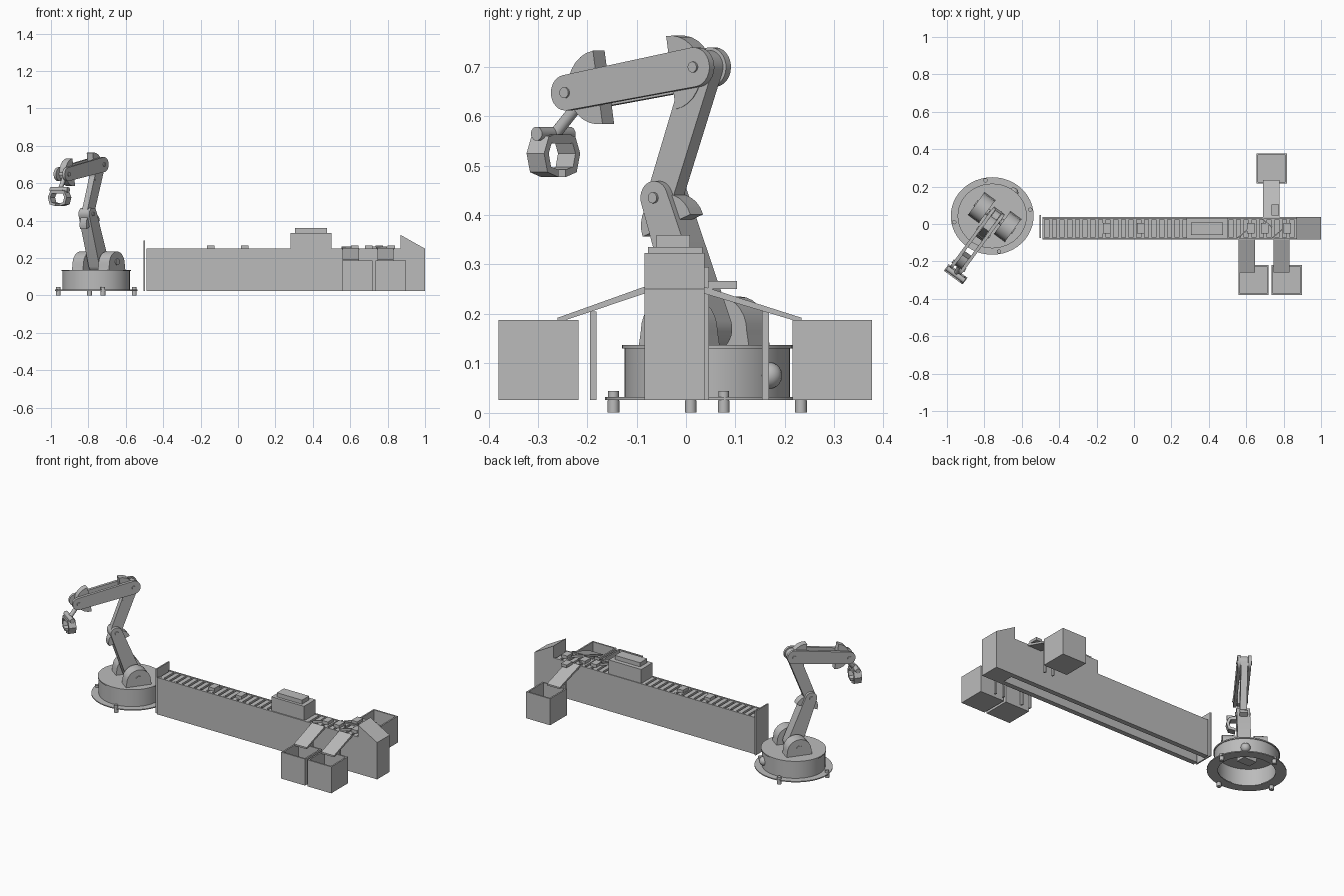
import bpy, bmesh, math
from mathutils import Matrix, Vector

if "Cube" in bpy.data.objects:
    bpy.data.objects.remove(bpy.data.objects["Cube"])

grey = bpy.data.materials.new("plain_grey")
grey.use_nodes = True
COLOUR = (0.5, 0.5, 0.5, 1)
grey.diffuse_color = COLOUR
grey.node_tree.nodes["Principled BSDF"].inputs["Base Color"].default_value = COLOUR
parts = []


def finish(name, bm, matrix=Matrix()):
    bmesh.ops.recalc_face_normals(bm, faces=bm.faces)
    mesh = bpy.data.meshes.new(name)
    bm.to_mesh(mesh)
    bm.free()
    mesh.materials.append(grey)
    obj = bpy.data.objects.new(name, mesh)
    obj.matrix_world = matrix
    bpy.context.collection.objects.link(obj)
    parts.append(obj)
    return obj


def box(name, x, y, z, matrix=Matrix()):
    """Box from three (low, high) ranges."""
    bm = bmesh.new()
    bmesh.ops.create_cube(bm, size=1)
    for v in bm.verts:
        v.co = [lo + (c + 0.5) * (hi - lo) for c, (lo, hi) in zip(v.co, (x, y, z))]
    return finish(name, bm, matrix)


def prism(name, points, axis, lo, hi, matrix=Matrix()):
    """Outline extruded along one axis; its points use the other two axes and z."""
    bm = bmesh.new()
    verts = []
    for a, b in points:
        co = [a, a, b]
        co[axis] = lo
        verts.append(bm.verts.new(co))
    face = bm.faces.new(verts)
    new = bmesh.ops.extrude_face_region(bm, geom=[face])["geom"]
    shift = Vector((0, 0, 0))
    shift[axis] = hi - lo
    bmesh.ops.translate(bm, vec=shift, verts=[g for g in new if isinstance(g, bmesh.types.BMVert)])
    return finish(name, bm, matrix)


def rod(name, a, b, radius, matrix=Matrix(), sides=20):
    a, b = Vector(a), Vector(b)
    bm = bmesh.new()
    bmesh.ops.create_cone(bm, cap_ends=True, segments=sides, radius1=radius, radius2=radius, depth=(b - a).length)
    turn = (b - a).to_track_quat("Z", "Y").to_matrix().to_4x4()
    bmesh.ops.transform(bm, matrix=Matrix.Translation((a + b) / 2) @ turn, verts=bm.verts)
    return finish(name, bm, matrix)


def lathe(name, profile, matrix, steps=48):
    """Closed (radius, z) outline turned about z."""
    bm = bmesh.new()
    rings = []
    for i in range(steps):
        t = math.tau * i / steps
        rings.append([bm.verts.new((r * math.cos(t), r * math.sin(t), z)) for r, z in profile])
    n = len(profile)
    for i in range(steps):
        a, b = rings[i], rings[(i + 1) % steps]
        for j in range(n):
            bm.faces.new((a[j], a[(j + 1) % n], b[(j + 1) % n], b[j]))
    return finish(name, bm, matrix)


def arc(centre, radius, middle, half, steps=14):
    return [(centre[0] + radius * math.cos(middle + half * (2 * i / steps - 1)),
             centre[1] + radius * math.sin(middle + half * (2 * i / steps - 1))) for i in range(steps + 1)]


def link(a, ra, b, rb):
    """Outline of an arm link with a round end at each joint."""
    t = math.atan2(b[1] - a[1], b[0] - a[0])
    return arc(b, rb, t, math.pi / 2) + arc(a, ra, t + math.pi, math.pi / 2)


# Conveyor body: side panels, inner rails, deck and slats
START, END = -0.49, 0.87
FRONT, BACK = -0.084, 0.037
box("front_panel", (START, END), (FRONT, FRONT + 0.01), (0.025, 0.25))
box("back_panel", (START, END), (BACK - 0.01, BACK), (0.025, 0.25))
box("front_inner_rail", (START, END), (FRONT + 0.01, FRONT + 0.03), (0.025, 0.236))
box("back_inner_rail", (START, END), (BACK - 0.03, BACK - 0.01), (0.025, 0.236))
box("belt_deck", (START, END), (FRONT + 0.01, BACK - 0.01), (0.222, 0.238))
x = START + 0.01
while x < END - 0.03:
    box("belt_slat", (x, x + 0.027), (FRONT + 0.012, BACK - 0.012), (0.236, 0.249))
    x += 0.041
box("start_plate", (-0.505, -0.497), (-0.075, 0.047), (0.025, 0.295))
prism("end_housing", [(END, 0.025), (1, 0.025), (1, 0.25), (END, 0.323)], 1, FRONT, BACK)

# Scanner over the belt, and goods on it
box("scanner_body", (0.28, 0.5), (-0.077, 0.033), (0.235, 0.335))
box("scanner_top", (0.305, 0.475), (-0.06, 0.008), (0.33, 0.36))
for left in (-0.165, 0.017, 0.603, 0.68, 0.8):
    box("package", (left, left + 0.04), (-0.05, 0.005), (0.245, 0.267))
box("package_on_chute", (0.735, 0.775), (0.045, 0.103), (0.25, 0.267))

# Sorting stations: open bin, sloping chute, two legs and a diverter arm
for label, bin_x, chute_x, side in (("first", 0.558, 0.56, -1), ("second", 0.735, 0.745, -1), ("rear", 0.655, 0.69, 1)):
    edge = BACK if side > 0 else FRONT
    near, far = (0.216, 0.377) if side > 0 else (-0.218, -0.38)
    y0, y1 = sorted((near, far))
    x0, x1, w = bin_x, bin_x + 0.162, 0.009
    box(label + "_bin_floor", (x0, x1), (y0, y1), (0.025, 0.034))
    for wx in (x0, x1 - w):
        box(label + "_bin_side", (wx, wx + w), (y0, y1), (0.025, 0.187))
    for wy in (y0, y1 - w):
        box(label + "_bin_end", (x0 + w, x1 - w), (wy, wy + w), (0.025, 0.187))
    tip = near + (0.018 if side > 0 else -0.042)
    prism(label + "_chute", [(edge, 0.255), (tip, 0.192), (tip, 0.182), (edge, 0.241)], 0, chute_x, chute_x + 0.087)
    leg = 0.161 if side > 0 else -0.188
    for lx in (chute_x + 0.012, chute_x + 0.068):
        box(label + "_leg", (lx, lx + 0.01), (leg - 0.007, leg + 0.007), (0.025, 0.205))
    swing = Matrix.Translation((chute_x - 0.005, edge - side * 0.01, 0)) @ Matrix.Rotation(-side * 0.7, 4, "Z")
    box(label + "_diverter", (0, 0.07), (-0.003, 0.003), (0.248, 0.262), swing)

# Robot base: flange, hollow drum, lid and feet
base = Matrix.Translation((-0.758, 0.043, 0)) @ Matrix.Diagonal((1.07, 1, 1, 1))
lathe("base_flange", [(0.15, 0.025), (0.207, 0.025), (0.207, 0.031), (0.15, 0.031)], base)
lathe("base_drum", [(0.156, 0.03), (0.168, 0.03), (0.168, 0.132), (0.156, 0.132)], base)
rod("base_lid", (0, 0, 0.13), (0, 0, 0.137), 0.173, base, 48)
box("base_motor", (-0.04, 0.04), (-0.03, 0.03), (0.085, 0.131), base)
for i in range(4):
    t = math.radians(10 + 90 * i)
    fx, fy = 0.193 * math.cos(t), 0.193 * math.sin(t)
    rod("base_foot", (fx, fy, 0), (fx, fy, 0.024), 0.012, base)
    rod("foot_bolt", (fx, fy, 0.024), (fx, fy, 0.044), 0.011, base)
bm = bmesh.new()
bmesh.ops.create_uvsphere(bm, u_segments=16, v_segments=10, radius=0.027)
finish("cable_socket", bm, Matrix.Translation((-0.645, 0.168, 0.075)))

# Arm frame: local x points forward along the arm, local y is sideways
arm = Matrix.Translation((-0.745, 0.037, 0)) @ Matrix.Rotation(math.atan2(-0.807, -0.59), 4, "Z")
SHOULDER, LOWER, UPPER, WRIST = (0, 0.17), (0.1, 0.435), (0, 0.7), (0.322, 0.648)


def guard(name, inner, joint, radius, half_width):
    """Half disc whose flat lies across the link and bulges toward the joint."""
    t = math.atan2(joint[1] - inner[1], joint[0] - inner[0])
    prism(name, arc(inner, radius, t, math.pi / 2), 1, -half_width, half_width, arm)


def toward(a, b, distance):
    a, b = Vector(a), Vector(b)
    return tuple(a + (b - a).normalized() * distance)


# Shoulder brackets
for side in (-1, 1):
    outline = arc((0, 0.165), 0.07, math.pi / 2, math.pi / 2) + [(-0.075, 0.136), (0.075, 0.136)]
    lo, hi = sorted((side * 0.05, side * 0.122))
    prism("shoulder_bracket", outline, 1, lo, hi, arm)
rod("shoulder_axle", (0, -0.127, 0.18), (0, 0.127, 0.18), 0.018, arm)

# Three links with their guards
prism("lower_link", link(SHOULDER, 0.044, LOWER, 0.034), 1, -0.036, 0.036, arm)
guard("lower_link_guard", toward(LOWER, SHOULDER, 0.06), LOWER, 0.064, 0.022)
prism("middle_link", link(LOWER, 0.032, UPPER, 0.034), 1, -0.018, 0.018, arm)
for side in (-1, 1):
    lo, hi = sorted((side * 0.02, side * 0.037))
    prism("forearm_plate", link(UPPER, 0.04, WRIST, 0.036), 1, lo, hi, arm)
guard("forearm_rear_guard", toward(UPPER, WRIST, 0.07), UPPER, 0.075, 0.02)
guard("forearm_front_guard", toward(WRIST, UPPER, 0.07), WRIST, 0.075, 0.02)
for joint in (LOWER, UPPER, WRIST):
    rod("joint_bolt", (joint[0], -0.042, joint[1]), (joint[0], 0.042, joint[1]), 0.011, arm)

# Wrist rod and gripper with two mirrored fingers
rod("wrist_rod", (WRIST[0] - 0.01, 0, WRIST[1] - 0.02), (0.37, 0.012, 0.56), 0.012, arm)
rod("gripper_bar", (0.37, -0.045, 0.565), (0.37, 0.07, 0.565), 0.014, arm)
box("gripper_palm", (0.348, 0.392), (-0.02, 0.044), (0.545, 0.563), arm)
outer = [(0.012, 0.563), (0.045, 0.56), (0.062, 0.525), (0.05, 0.487), (0.012, 0.477)]
inner = [(0.012, 0.492), (0.038, 0.498), (0.046, 0.525), (0.036, 0.546), (0.012, 0.548)]
for side in (-1, 1):
    prism("gripper_finger", [(0.012 + side * a, z) for a, z in outer + inner], 0, 0.348, 0.392, arm)

# Smooth the round surfaces, keeping edges sharp
bpy.ops.object.select_all(action="DESELECT")
for obj in parts:
    obj.select_set(True)
bpy.context.view_layer.objects.active = parts[0]
bpy.ops.object.shade_smooth_by_angle(angle=math.radians(30))
